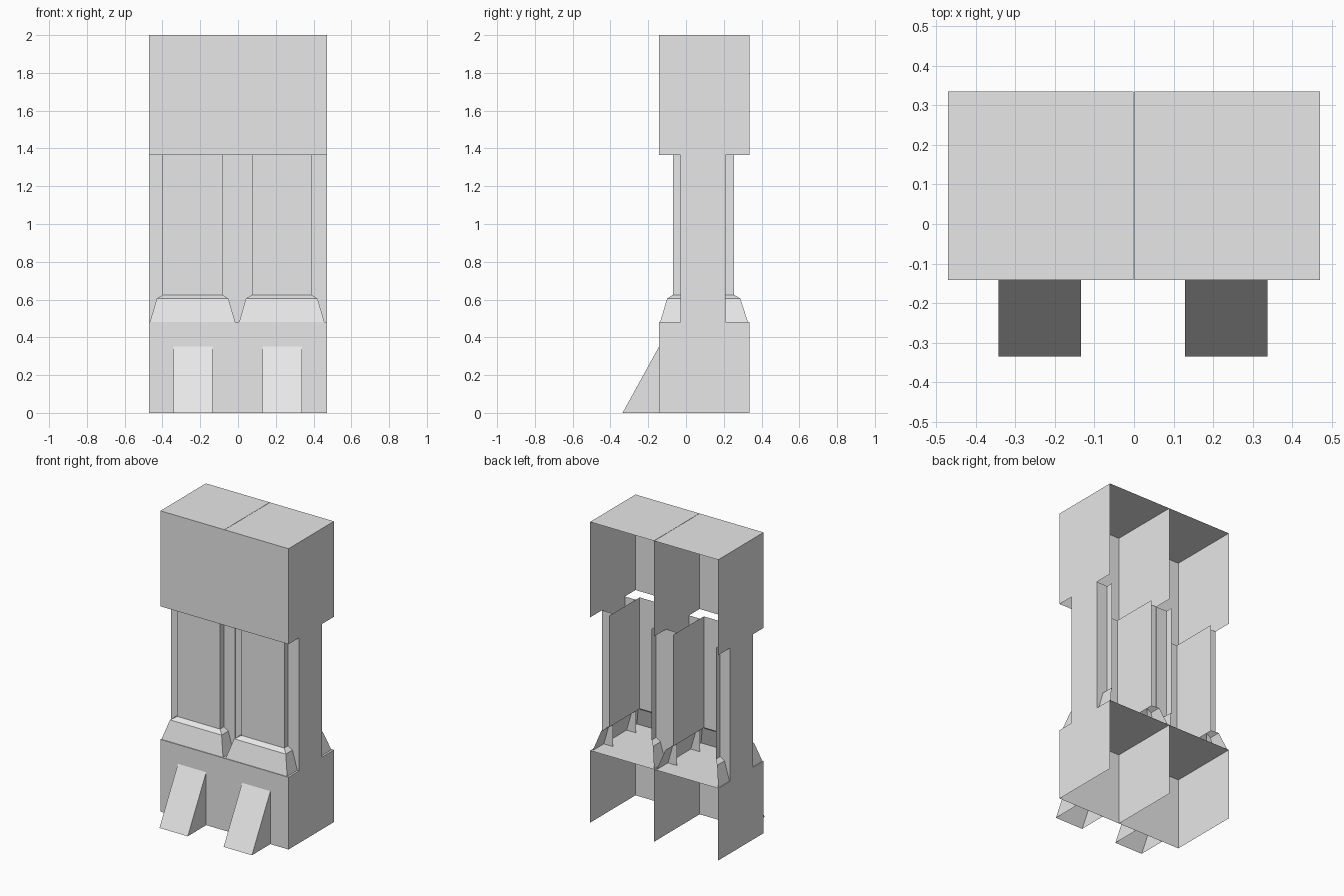
import bpy

if "Cube" in bpy.data.objects:
    bpy.data.objects.remove(bpy.data.objects["Cube"])

grey = bpy.data.materials.new("plain_grey")
grey.diffuse_color = (0.8, 0.8, 0.8, 1)
grey.use_nodes = True
grey.node_tree.nodes["Principled BSDF"].inputs["Base Color"].default_value = grey.diffuse_color


def add_part(name, verts, faces):
    mesh = bpy.data.meshes.new(name)
    mesh.from_pydata(verts, [], faces)
    mesh.materials.append(grey)
    obj = bpy.data.objects.new(name, mesh)
    bpy.context.collection.objects.link(obj)
    return obj


def loft(name, rings, cap=False):
    """Join open outlines [(z, [(x, y), ...]), ...] with wall faces."""
    n = len(rings[0][1])
    verts = [(x, y, z) for z, outline in rings for x, y in outline]
    faces = [(r * n + i, r * n + i + 1, (r + 1) * n + i + 1, (r + 1) * n + i)
             for r in range(len(rings) - 1) for i in range(n - 1)]
    if cap:
        faces.append(tuple(range((len(rings) - 1) * n, len(rings) * n)))
    return add_part(name, verts, faces)


def open_back(cx, half, front, back):
    """Three-sided outline, open at the back."""
    return [(cx - half, back), (cx - half, front), (cx + half, front), (cx + half, back)]


BASE_TOP, CAP_BOTTOM, TOP = 0.48, 1.365, 2.0

for side, cx in (("left", -0.236), ("right", 0.236)):
    dx = cx - 0.0045  # centre of the inner details

    # Base block and head block: front, sides and top only
    outer = open_back(cx, 0.235, -0.142, 0.335)
    loft(side + "_base", [(0, outer), (BASE_TOP, outer)], cap=True)
    loft(side + "_head", [(CAP_BOTTOM, outer), (TOP, outer)], cap=True)

    # Shaft with its sloped skirt
    shaft = open_back(dx, 0.158, -0.07, 0.255)
    loft(side + "_shaft", [
        (BASE_TOP, open_back(dx, 0.226, -0.137, 0.328)),
        (0.605, open_back(dx, 0.19, -0.10, 0.288)),
        (0.625, shaft),
        (CAP_BOTTOM, shaft)])

    # Channels along both sides of the shaft
    for s, label in ((-1, "outer_left"), (1, "outer_right")):
        inner_x, outer_x = dx + s * 0.158, cx + s * 0.235
        y0, y1 = (-0.03, 0.21) if s > 0 else (0.21, -0.03)
        channel = [(inner_x, y0), (outer_x, y0), (outer_x, y1), (inner_x, y1)]
        loft(f"{side}_{label}_channel", [(BASE_TOP, channel), (CAP_BOTTOM, channel)])

    # Sloped front foot, open underneath
    a, b = dx + 0.002 - 0.104, dx + 0.002 + 0.104
    add_part(side + "_foot",
             [(a, -0.336, 0), (b, -0.336, 0), (b, -0.142, 0.352), (a, -0.142, 0.352),
              (a, -0.142, 0), (b, -0.142, 0)],
             [(0, 1, 2, 3), (0, 3, 4), (1, 5, 2)])
